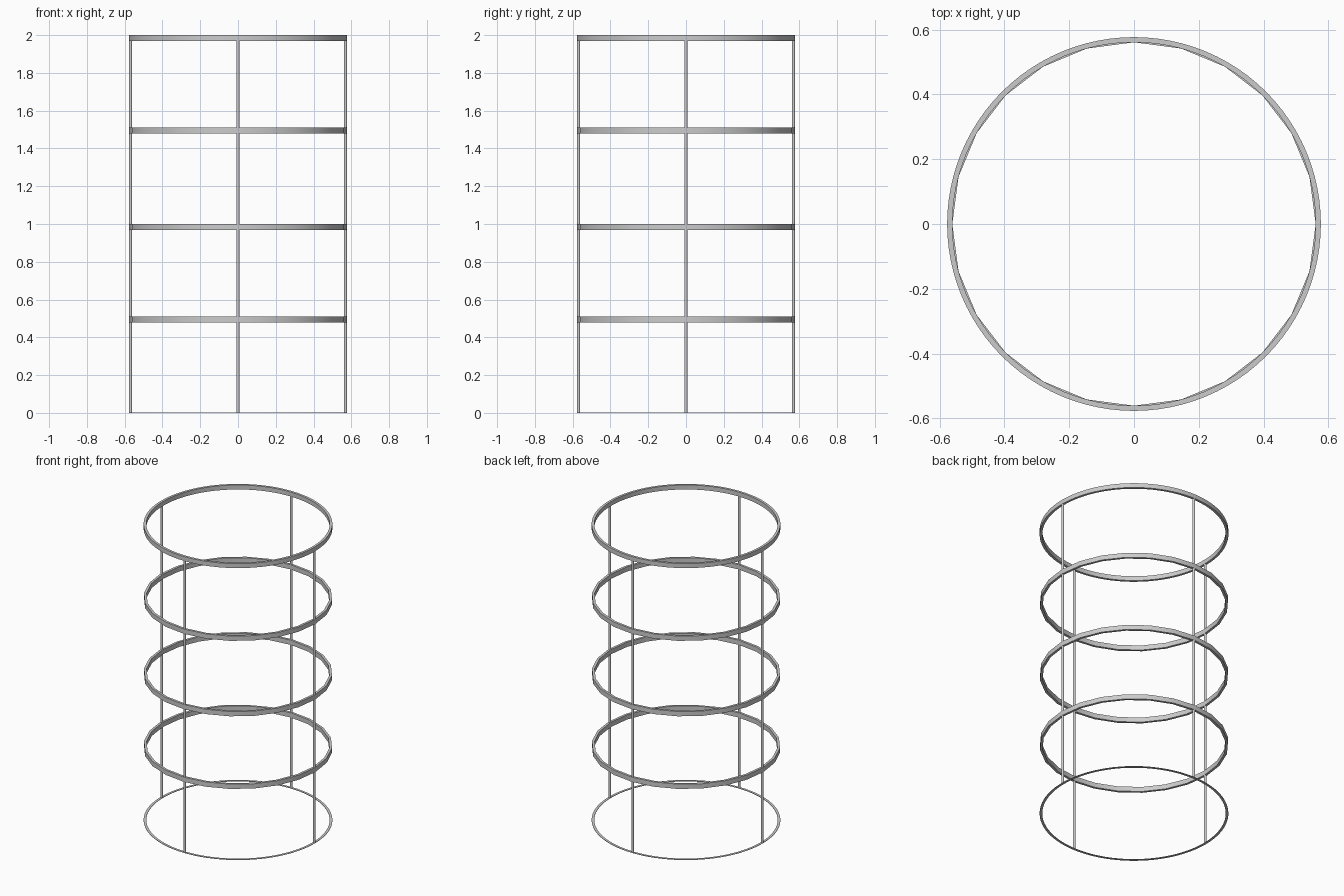
import bpy, bmesh, math

if "Cube" in bpy.data.objects:
    bpy.data.objects.remove(bpy.data.objects["Cube"])

R_OUT, R_IN = 0.577, 0.561


def ring(name, z0, z1, sides):
    """Rectangular-section hoop between z0 and z1."""
    bm = bmesh.new()
    loops = []
    for i in range(sides):
        a = 2 * math.pi * i / sides
        c, s = math.cos(a), math.sin(a)
        loops.append([bm.verts.new((r * c, r * s, z)) for r, z in
                      ((R_OUT, z0), (R_OUT, z1), (R_IN, z1), (R_IN, z0))])
    for i in range(sides):
        p, q = loops[i], loops[(i + 1) % sides]
        for k in range(4):
            n = (k + 1) % 4
            bm.faces.new((p[k], q[k], q[n], p[n]))
    bmesh.ops.recalc_face_normals(bm, faces=bm.faces)
    finish(bm, name)


def finish(bm, name):
    mesh = bpy.data.meshes.new(name)
    bm.to_mesh(mesh)
    bm.free()
    obj = bpy.data.objects.new(name, mesh)
    bpy.context.collection.objects.link(obj)
    bpy.ops.object.select_all(action='DESELECT')
    obj.select_set(True)
    bpy.context.view_layer.objects.active = obj
    bpy.ops.object.shade_smooth_by_angle(angle=math.radians(40))


# Thin base hoop and round top hoop
ring("base_hoop", 0.0, 0.003, 96)
ring("top_hoop", 1.97, 2.0, 96)

# Coarser middle hoops
for i, z in enumerate((0.479, 0.969, 1.478)):
    ring(f"middle_hoop_{i + 1}", z, z + 0.032, 24)

# Four upright rods
for i in range(4):
    a = math.pi / 2 * i
    bm = bmesh.new()
    bmesh.ops.create_cone(bm, cap_ends=True, segments=16,
                          radius1=0.008, radius2=0.008, depth=1.999)
    bmesh.ops.translate(bm, verts=bm.verts,
                        vec=(0.569 * math.cos(a), 0.569 * math.sin(a), 0.9995))
    finish(bm, f"upright_rod_{i + 1}")
